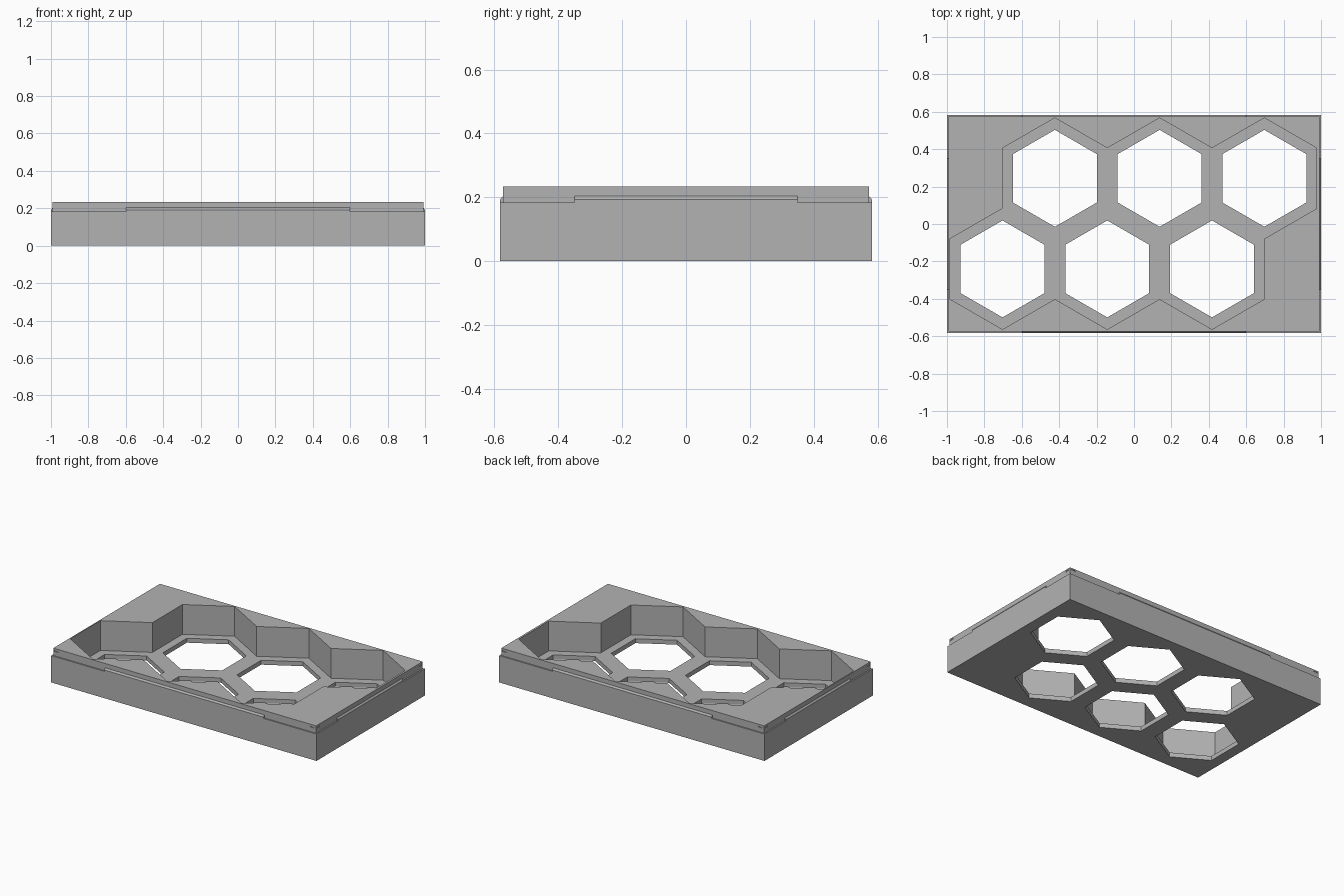
import bpy
import bmesh
from math import sin, cos, radians

if "Cube" in bpy.data.objects:
    bpy.data.objects.remove(bpy.data.objects["Cube"])

grey = bpy.data.materials.new("plain grey")
grey.use_nodes = True
colour = (0.45, 0.45, 0.45, 1)
grey.diffuse_color = colour
grey.node_tree.nodes["Principled BSDF"].inputs["Base Color"].default_value = colour

HALF_X, HALF_Y = 1.0, 0.583
STEP = 0.009                     # inset of the upper lip
SHOULDER, TOP, FLOOR = 0.183, 0.233, 0.03
APOTHEM, RADIUS = 0.28, 0.323    # hexagonal cell
ROW_Y = RADIUS * 0.75
ROW_X = [-0.42, 0.14, 0.70]


def prism(name, outline, z0, z1, top_outline=None):
    """Closed solid between two horizontal outlines."""
    bm = bmesh.new()
    low = [bm.verts.new((x, y, z0)) for x, y in outline]
    high = [bm.verts.new((x, y, z1)) for x, y in top_outline or outline]
    bm.faces.new(low)
    bm.faces.new(high)
    for i in range(len(low)):
        j = (i + 1) % len(low)
        bm.faces.new((low[i], low[j], high[j], high[i]))
    bmesh.ops.recalc_face_normals(bm, faces=bm.faces)
    mesh = bpy.data.meshes.new(name)
    bm.to_mesh(mesh)
    bm.free()
    mesh.materials.append(grey)
    obj = bpy.data.objects.new(name, mesh)
    bpy.context.collection.objects.link(obj)
    return obj


def rect(hx, hy, cx=0, cy=0):
    return [(cx + sx * hx, cy + sy * hy) for sx, sy in ((-1, -1), (1, -1), (1, 1), (-1, 1))]


def combine(body, tool, operation):
    """Apply a boolean and discard the tool."""
    mod = body.modifiers.new(tool.name, "BOOLEAN")
    mod.operation, mod.solver, mod.object = operation, "EXACT", tool
    bpy.context.view_layer.objects.active = body
    bpy.ops.object.modifier_apply(modifier=mod.name)
    bpy.data.objects.remove(tool)


# Block with stepped lip
tray = prism("hexagon_tray", rect(HALF_X, HALF_Y), 0, SHOULDER)
combine(tray, prism("lip", rect(HALF_X - STEP, HALF_Y - STEP), 0.1, TOP), "UNION")

# Raised middle ledges with a bevelled top, on all four sides
LEDGE_X, LEDGE_Y, LEDGE_Z = 0.6, 0.35, 0.192
for hx, hy, dx, dy in ((LEDGE_X, HALF_Y, 0, STEP), (HALF_X, LEDGE_Y, STEP, 0)):
    combine(tray, prism("ledge", rect(hx, hy), 0.15, LEDGE_Z), "UNION")
    combine(tray, prism("ledge_bevel", rect(hx, hy), LEDGE_Z, LEDGE_Z + 0.011,
                        rect(hx - dx, hy - dy)), "UNION")

# Pocket: outline of two staggered rows of cells, second half turned half round
half = []
for x in ROW_X:
    half += [(x - APOTHEM, ROW_Y + RADIUS / 2), (x, ROW_Y + RADIUS)]
end = ROW_X[-1]
half += [(end + APOTHEM, ROW_Y + RADIUS / 2), (end + APOTHEM, ROW_Y - RADIUS / 2),
         (end, ROW_Y - RADIUS)]
outline = half + [(-x, -y) for x, y in half]
combine(tray, prism("pocket", [(x - 0.003, y + 0.002) for x, y in outline], FLOOR, 0.3),
        "DIFFERENCE")

# Open hexagon in the floor of each cell
HOLE = 0.259
for side in (1, -1):
    for x in ROW_X:
        ring = [(side * x - 0.003 + HOLE * sin(radians(a)),
                 side * ROW_Y + 0.002 + HOLE * cos(radians(a))) for a in range(0, 360, 60)]
        combine(tray, prism("hole", ring, -0.1, 0.1), "DIFFERENCE")

# Small catch slots near the lip corners
for sx in (1, -1):
    for sy in (1, -1):
        lip_x, lip_y = sx * (HALF_X - STEP), sy * (HALF_Y - STEP)
        for slot in (rect(0.004, 0.015, lip_x, sy * 0.55), rect(0.015, 0.004, sx * 0.965, lip_y)):
            combine(tray, prism("slot", slot, 0.214, 0.223), "DIFFERENCE")
